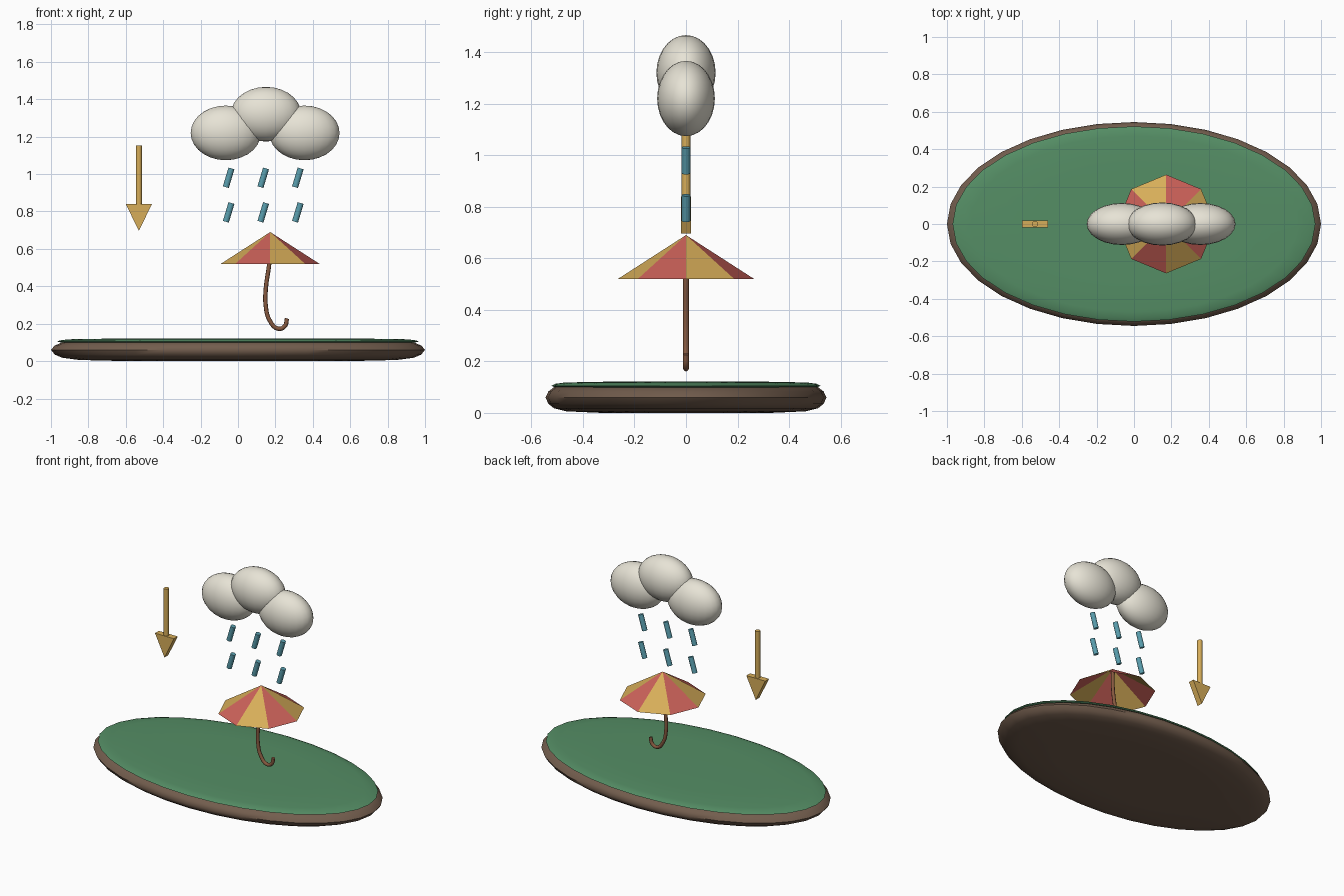
import bpy, bmesh
from math import sin, cos, pi
from mathutils import Vector

if "Cube" in bpy.data.objects:
    bpy.data.objects.remove(bpy.data.objects["Cube"])


def mat(name, rgb):
    m = bpy.data.materials.new(name)
    m.diffuse_color = (*rgb, 1)
    m.use_nodes = True
    m.node_tree.nodes["Principled BSDF"].inputs["Base Color"].default_value = m.diffuse_color
    return m


BROWN = mat("earth", (0.17, 0.11, 0.075))
GREEN = mat("grass", (0.09, 0.27, 0.13))
CREAM = mat("cloud", (0.80, 0.77, 0.67))
BLUE = mat("rain", (0.10, 0.34, 0.42))
GOLD = mat("gold", (0.68, 0.42, 0.10))
RED = mat("red", (0.60, 0.12, 0.10))
WOOD = mat("wood", (0.24, 0.10, 0.05))


def finish(name, bm, *mats, smooth=None):
    bmesh.ops.recalc_face_normals(bm, faces=bm.faces)
    return add(name, bm, mats, smooth)


def add(name, bm, mats, smooth):
    me = bpy.data.meshes.new(name)
    bm.to_mesh(me)
    bm.free()
    ob = bpy.data.objects.new(name, me)
    bpy.context.collection.objects.link(ob)
    for m in mats:
        me.materials.append(m)
    if smooth:
        bpy.ops.object.select_all(action='DESELECT')
        ob.select_set(True)
        bpy.context.view_layer.objects.active = ob
        bpy.ops.object.shade_smooth_by_angle(angle=smooth)
    return ob


# Oval disc from a rim profile of (radius factor, height)
def oval(name, profile, rx, ry, material, n=32):
    bm = bmesh.new()
    rings = [[bm.verts.new((rx * r * cos(2 * pi * i / n), ry * r * sin(2 * pi * i / n), z))
              for i in range(n)] for r, z in profile]
    for a, b in zip(rings, rings[1:]):
        for i in range(n):
            j = (i + 1) % n
            bm.faces.new((a[i], a[j], b[j], b[i]))
    bm.faces.new(rings[0])
    bm.faces.new(rings[-1])
    finish(name, bm, material, smooth=0.9)


def rod(name, a, b, radius, material, n=12):
    a, b = Vector(a), Vector(b)
    bm = bmesh.new()
    bmesh.ops.create_cone(bm, cap_ends=True, segments=n, radius1=radius,
                          radius2=radius, depth=(b - a).length)
    ob = finish(name, bm, material, smooth=0.7)
    ob.location = (a + b) / 2
    ob.rotation_euler = (b - a).to_track_quat('Z', 'Y').to_euler()


# Ground island with a grass layer
oval("ground_base", [(0.6, 0.0), (0.85, 0.006), (0.94, 0.018), (0.98, 0.035), (1, 0.06),
                     (0.98, 0.083), (0.94, 0.1), (0.85, 0.108), (0.6, 0.112)], 1.0, 0.545, BROWN)
oval("grass_top", [(0.6, 0.09), (0.9, 0.093), (0.97, 0.098), (1, 0.105),
                   (0.97, 0.113), (0.9, 0.118), (0.6, 0.121)], 0.97, 0.522, GREEN)

# Cloud puffs
for name, x, z, ry in (("left", -0.065, 1.22, 0.112), ("middle", 0.15, 1.32, 0.115),
                       ("right", 0.355, 1.22, 0.112)):
    bm = bmesh.new()
    bmesh.ops.create_uvsphere(bm, u_segments=24, v_segments=14, radius=1)
    bmesh.ops.scale(bm, vec=(0.188, ry, 0.146), verts=bm.verts)
    bmesh.ops.translate(bm, vec=(x, 0, z), verts=bm.verts)
    finish("cloud_puff_" + name, bm, CREAM, smooth=0.9)

# Slanted rain streaks
for row, z in enumerate((0.98, 0.795)):
    for col in range(3):
        x = -0.05 + 0.185 * col
        rod(f"rain_streak_{row}_{col}", (x - 0.015, 0, z - 0.05),
            (x + 0.015, 0, z + 0.05), 0.0165, BLUE)

# Downward arrow
rod("arrow_shaft", (-0.53, 0, 0.83), (-0.53, 0, 1.152), 0.0165, GOLD)
bm = bmesh.new()
tri = [bm.verts.new((x, -0.02, z)) for x, z in ((-0.6, 0.84), (-0.46, 0.84), (-0.53, 0.696))]
ext = bmesh.ops.extrude_face_region(bm, geom=[bm.faces.new(tri)])
bmesh.ops.translate(bm, vec=(0, 0.04, 0),
                    verts=[v for v in ext["geom"] if isinstance(v, bmesh.types.BMVert)])
bm.faces.ensure_lookup_table()
if len(bm.faces) == 4:
    bm.faces.new(tri)
finish("arrow_head", bm, GOLD)

# Open eight-panel umbrella canopy
bm = bmesh.new()
apex = bm.verts.new((0.172, 0, 0.69))
rim = [bm.verts.new((0.172 + 0.264 * cos(i * pi / 4), 0.264 * sin(i * pi / 4), 0.52))
       for i in range(8)]
for i in range(8):
    f = bm.faces.new((apex, rim[i], rim[(i + 1) % 8]))
    f.material_index = i % 2
add("umbrella_canopy", bm, (GOLD, RED), None)

# Curved stem and hook handle
path = [(0.172, 0.68), (0.168, 0.53), (0.149, 0.39), (0.148, 0.3), (0.168, 0.22),
        (0.215, 0.173), (0.25, 0.187), (0.262, 0.228)]
cu = bpy.data.curves.new("umbrella_handle", 'CURVE')
cu.dimensions = '3D'
cu.bevel_depth = 0.0115
cu.bevel_resolution = 2
cu.resolution_u = 5
cu.use_fill_caps = True
sp = cu.splines.new('BEZIER')
sp.bezier_points.add(len(path) - 1)
for p, (x, z) in zip(sp.bezier_points, path):
    p.co = (x, 0, z)
    p.handle_left_type = p.handle_right_type = 'AUTO'
cu.materials.append(WOOD)
bpy.context.collection.objects.link(bpy.data.objects.new("umbrella_handle", cu))
